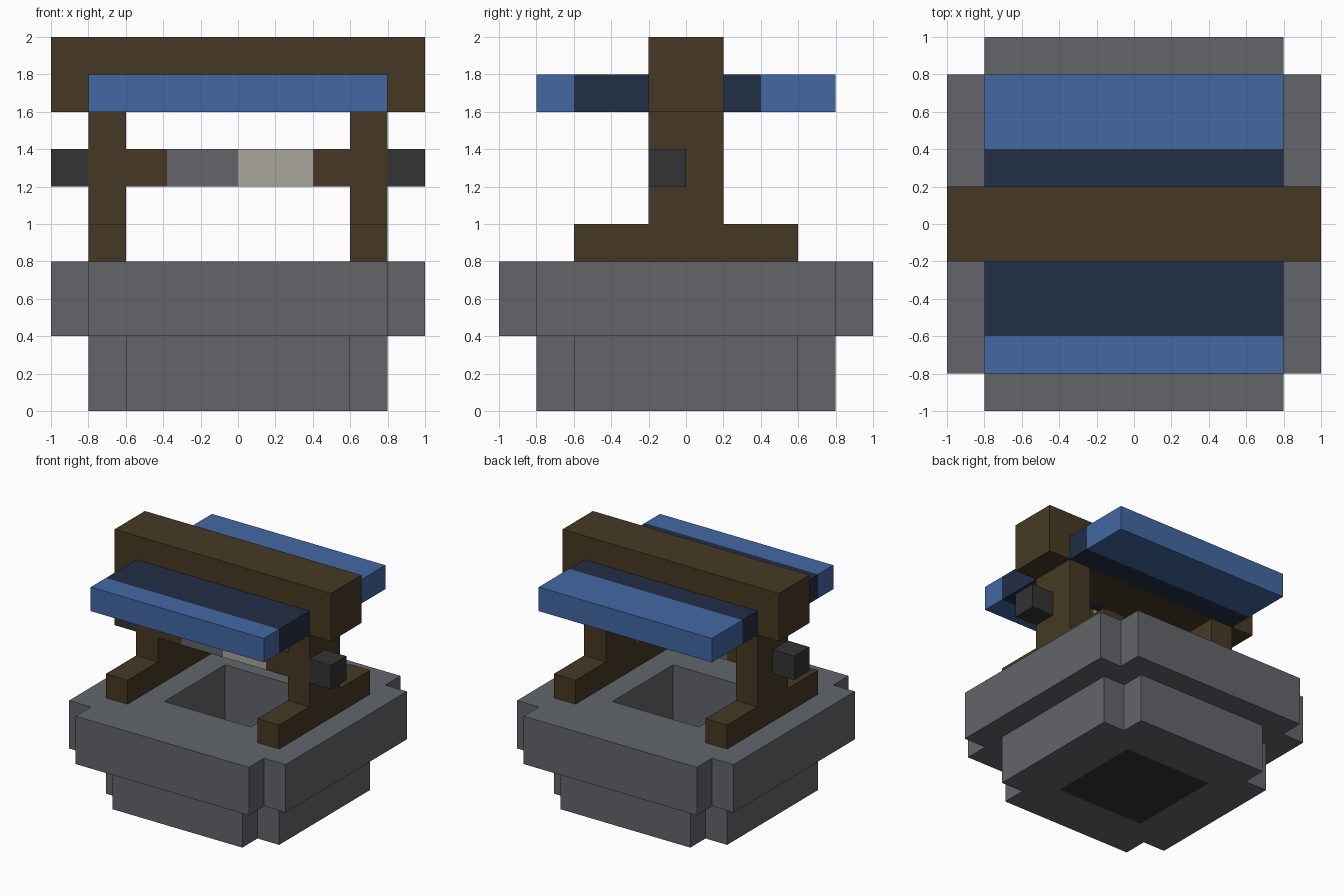
import bpy, bmesh
from mathutils import Matrix

if "Cube" in bpy.data.objects:
    bpy.data.objects.remove(bpy.data.objects["Cube"])


def material(name, rgb):
    m = bpy.data.materials.new(name)
    lin = [((c / 255 + 0.055) / 1.055) ** 2.4 for c in rgb]
    m.diffuse_color = (*lin, 1)
    m.use_nodes = True
    m.node_tree.nodes["Principled BSDF"].inputs["Base Color"].default_value = m.diffuse_color
    return m


STONE = material("stone_grey", (98, 101, 106))
WOOD = material("dark_wood", (70, 57, 35))
BLUE = material("roof_blue", (66, 104, 163))
NAVY = material("roof_navy", (34, 46, 70))
BLACK = material("charcoal", (51, 51, 51))
ROPE = material("rope_beige", (168, 166, 154))


def finish(name, bm, mat):
    bmesh.ops.remove_doubles(bm, verts=bm.verts, dist=1e-4)
    bmesh.ops.recalc_face_normals(bm, faces=bm.faces)
    me = bpy.data.meshes.new(name)
    bm.to_mesh(me)
    bm.free()
    me.materials.append(mat)
    ob = bpy.data.objects.new(name, me)
    bpy.context.collection.objects.link(ob)
    return ob


def box(name, x, y, z, mat):
    """Box from (min, max) ranges on each axis."""
    bm = bmesh.new()
    bmesh.ops.create_cube(bm, size=1)
    for v in bm.verts:
        v.co = [r[0] if c < 0 else r[1] for c, r in zip(v.co, (x, y, z))]
    return finish(name, bm, mat)


def notched_ring(name, outer, z0, z1, mat, hole=0.4, notch=0.2):
    """Square ring with stepped corners and a square shaft."""
    bm = bmesh.new()
    n = outer - notch
    side = [(hole, -hole), (n, -n), (outer, -n), (outer, n), (n, n), (hole, hole)]
    for k in range(4):
        rot = Matrix.Rotation(k * 1.5707963268, 4, 'Z')
        low = [bm.verts.new((x, y, z0)) for x, y in side]
        high = [bm.verts.new((x, y, z1)) for x, y in side]
        bm.faces.new(low)
        bm.faces.new(high)
        for a, b in ((1, 2), (2, 3), (3, 4), (5, 0)):
            bm.faces.new((low[a], low[b], high[b], high[a]))
        bmesh.ops.transform(bm, matrix=rot, verts=low + high)
    return finish(name, bm, mat)


# Stone well wall
notched_ring("well_base", 0.8, 0, 0.4, STONE)
notched_ring("well_rim", 1.0, 0.4, 0.8, STONE)
box("well_floor", (-0.4, 0.4), (-0.4, 0.4), (0, 0.2), BLACK)

# Posts with feet, and crank ends outside them
for tag, s in (("left", -1), ("right", 1)):
    x = sorted((0.6 * s, 0.8 * s))
    box(f"foot_{tag}", x, (-0.6, 0.6), (0.8, 1.0), WOOD)
    box(f"post_{tag}", x, (-0.2, 0.2), (1.0, 1.6), WOOD)
    box(f"crank_{tag}", sorted((0.8 * s, s)), (-0.2, 0), (1.2, 1.4), BLACK)

# Axle with grey drum and wound rope
for name, x, mat in (("axle_left", (-0.6, -0.38), WOOD), ("axle_drum", (-0.38, 0), STONE),
                     ("axle_rope", (0, 0.4), ROPE), ("axle_right", (0.4, 0.6), WOOD)):
    box(name, x, (-0.2, 0), (1.2, 1.4), mat)

# Ridge beam and striped roof panels
box("ridge_beam", (-1, 1), (-0.2, 0.2), (1.6, 2.0), WOOD)
for name, y, mat in (("roof_front_outer", (-0.8, -0.6), BLUE), ("roof_front_inner", (-0.6, -0.2), NAVY),
                     ("roof_back_inner", (0.2, 0.4), NAVY), ("roof_back_outer", (0.4, 0.8), BLUE)):
    box(name, (-0.8, 0.8), y, (1.6, 1.8), mat)
